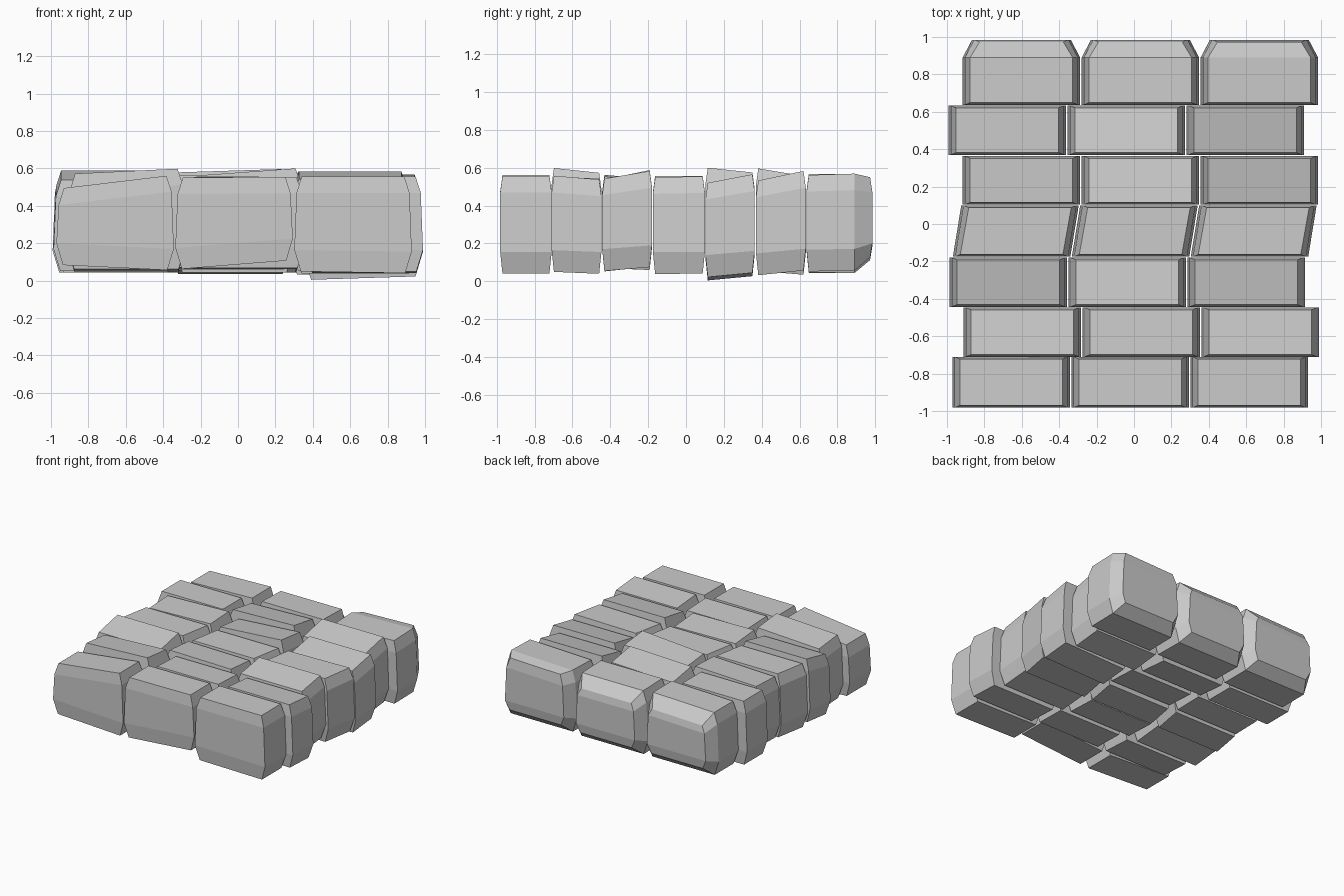
import bpy, bmesh

if "Cube" in bpy.data.objects:
    bpy.data.objects.remove(bpy.data.objects["Cube"])

# Row layout: y front, y back, x of left end, sideways skew front to back
ROWS = [(-0.982, -0.71, -0.975, 0.0), (-0.71, -0.447, -0.915, 0.0),
        (-0.443, -0.18, -0.99, 0.0), (-0.175, 0.10, -0.95, 0.045),
        (0.103, 0.363, -0.92, 0.0), (0.37, 0.633, -0.995, 0.0),
        (0.637, 0.985, -0.92, 0.0)]
PITCH, LENGTH = 0.636, 0.628

# Per stone: top lift, top rise along x, along y; base lift, base rise along x
TILT = [[(-0.03, 0.075, 0, 0.025, -0.03), (-0.005, 0.005, 0, 0.04, 0.05), (0, 0, 0, 0.0, -0.01)],
        [(0.015, 0.03, -0.025, 0.01, 0), (-0.01, 0, -0.01, 0.02, 0), (-0.01, 0, -0.02, 0, 0)],
        [(0.005, 0, 0.05, 0.02, 0), (-0.01, -0.01, -0.02, 0.02, 0), (0.005, 0, 0.04, 0.02, 0)],
        [(0, 0, 0, 0, 0), (-0.015, 0, 0, 0, 0), (-0.01, 0.01, 0.005, -0.005, 0)],
        [(0, 0.02, 0.01, 0.01, 0), (0.01, 0.045, -0.025, 0.01, 0), (-0.015, 0, 0.045, -0.02, 0.02)],
        [(0, 0, 0, 0, 0), (0.01, 0.02, -0.04, 0, 0), (0, 0, 0.05, 0, 0)],
        [(0, 0.02, 0, 0, 0), (0, 0, -0.01, 0, 0), (0, 0.02, 0.01, 0.01, 0)]]


def stone(name, x0, y0, y1, skew, tilt, back_drop):
    """Loft an eight-sided section from front to back."""
    lift, rise_x, rise_y, base_lift, base_x = tilt
    cx, cy, half = x0 + PITCH / 2, (y0 + y1) / 2, LENGTH / 2
    # Stations along y: position, end inset, top drop, base raise
    stations = [(y0, 0, 0, 0), (y1, 0, 0, 0)]
    if back_drop is not None:
        stations = [(y0, 0, 0, 0), (y1 - 0.095, 0, 0, 0), (y1, 0.05, back_drop, 0.07)]
    bm = bmesh.new()
    rings = []
    for i, (y, ix, drop, rise) in enumerate(stations):
        w, ring = half - ix, []
        v = (y - cy) / (y1 - y0)
        section = [(-w + 0.035, 0.045 + rise), (w - 0.035, 0.045 + rise),
                   (w, 0.16 + rise * 0.4), (w - 0.012, 0.47 - drop * 0.6),
                   (w - 0.04, 0.558 - drop), (-w + 0.04, 0.558 - drop),
                   (-w + 0.012, 0.47 - drop * 0.6), (-w, 0.16 + rise * 0.4)]
        for k, (x, z) in enumerate(section):
            # the long faces bulge slightly at mid height
            bulge = 0.0 if k in (2, 3, 6, 7) else 0.012
            yy = y + bulge if i == 0 else (y - bulge if i == len(stations) - 1 else y)
            if z > 0.3:
                zz = z + lift + rise_x * x / LENGTH + rise_y * v
            else:
                zz = z + base_lift + base_x * x / LENGTH + rise_y * v * 0.5
            ring.append(bm.verts.new((cx + x + skew * v, yy, zz)))
        rings.append(ring)
    for a, b in zip(rings, rings[1:]):
        for k in range(8):
            n = (k + 1) % 8
            bm.faces.new((a[k], a[n], b[n], b[k]))
    # three bands on each long face
    for r in (rings[0], rings[-1]):
        for q in ((0, 1, 2, 7), (7, 2, 3, 6), (6, 3, 4, 5)):
            bm.faces.new([r[j] for j in q])
    bmesh.ops.recalc_face_normals(bm, faces=bm.faces)
    mesh = bpy.data.meshes.new(name)
    bm.to_mesh(mesh)
    bm.free()
    bpy.context.collection.objects.link(bpy.data.objects.new(name, mesh))


# Seven rows of three paving stones, the last row rounded off at the back
for r, (y0, y1, left, skew) in enumerate(ROWS):
    for c in range(3):
        back_drop = (0.09, 0.08, 0.02)[c] if r == len(ROWS) - 1 else None
        stone(f"paving_stone_{r + 1}_{c + 1}", left + c * PITCH, y0, y1, skew,
              TILT[r][c], back_drop)
